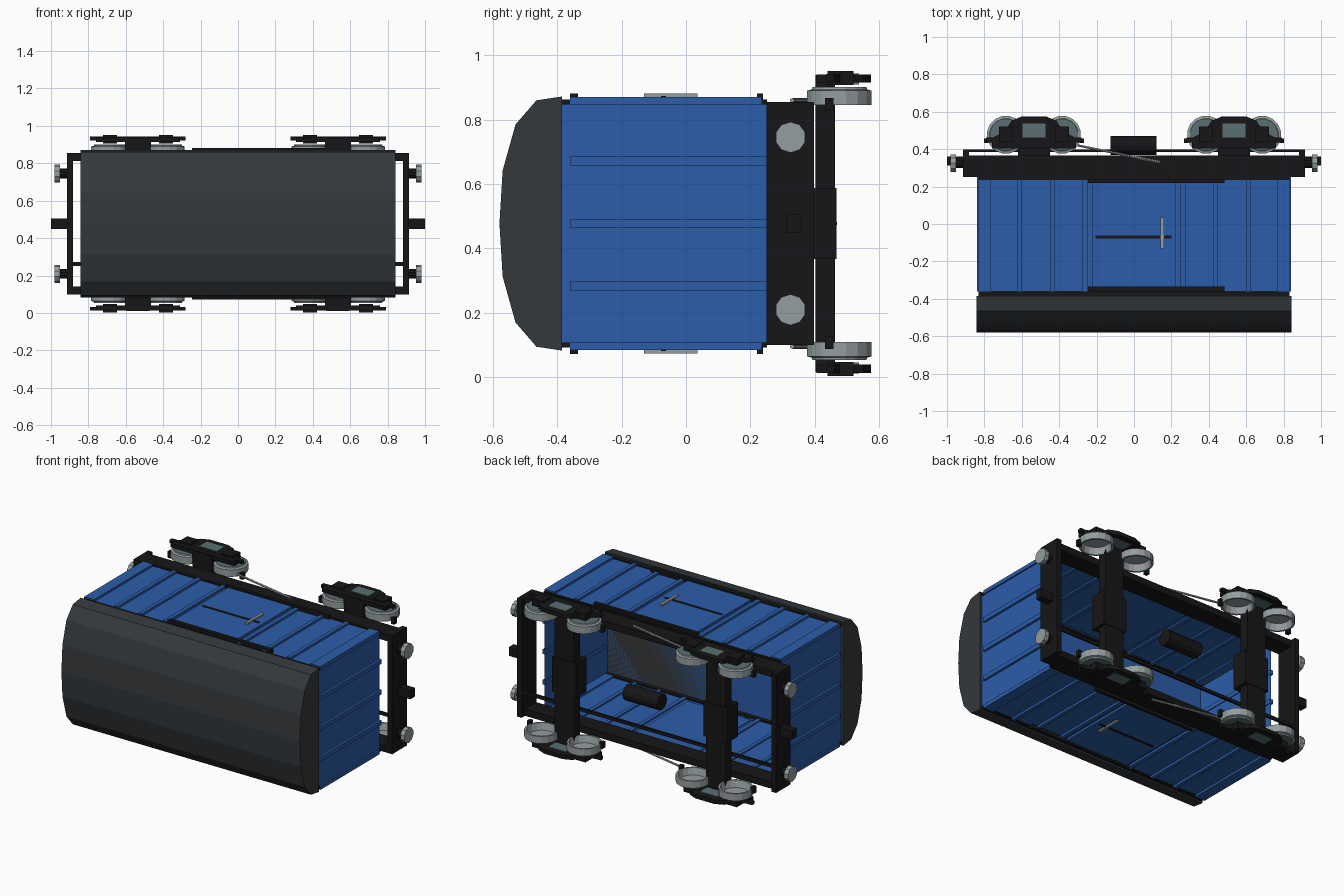
import bpy, bmesh, math
from mathutils import Vector

if "Cube" in bpy.data.objects:
    bpy.data.objects.remove(bpy.data.objects["Cube"])

# The wagon lies on its side: length = x, roof towards -y, wheels towards +y, width = z
ZC = 0.477


def mat(name, c):
    m = bpy.data.materials.new(name)
    m.diffuse_color = (*c, 1)
    m.use_nodes = True
    m.node_tree.nodes["Principled BSDF"].inputs["Base Color"].default_value = m.diffuse_color
    return m


BLUE = mat("blue_paint", (0.025, 0.11, 0.40))
BLACK = mat("black_metal", (0.008, 0.008, 0.009))
ROOF = mat("roof_grey", (0.035, 0.04, 0.045))
STEEL = mat("steel", (0.30, 0.34, 0.35))
TEAL = mat("spring_grey", (0.10, 0.16, 0.17))


def finish(name, bm, m):
    bmesh.ops.recalc_face_normals(bm, faces=bm.faces)
    me = bpy.data.meshes.new(name)
    bm.to_mesh(me)
    bm.free()
    ob = bpy.data.objects.new(name, me)
    me.materials.append(m)
    bpy.context.collection.objects.link(ob)
    return ob


def box(name, x, y, w, m):
    """Box from ranges; w is measured across the wagon from its centre line."""
    bm = bmesh.new()
    bmesh.ops.create_cube(bm, size=1)
    for v in bm.verts:
        v.co = (x[v.co.x > 0], y[v.co.y > 0], ZC + w[v.co.z > 0])
    return finish(name, bm, m)


def prism(name, pts, to3d, a, b, m):
    """Extrude a 2D profile from a to b."""
    bm = bmesh.new()
    f = bm.faces.new([bm.verts.new(to3d(p, a)) for p in pts])
    r = bmesh.ops.extrude_face_region(bm, geom=[f])
    d = Vector(to3d(pts[0], b)) - Vector(to3d(pts[0], a))
    bmesh.ops.translate(bm, vec=d, verts=[g for g in r["geom"] if isinstance(g, bmesh.types.BMVert)])
    return finish(name, bm, m)


def rod(name, p, q, r, n, m):
    p, q = Vector(p), Vector(q)
    bm = bmesh.new()
    bmesh.ops.create_cone(bm, cap_ends=True, segments=n, radius1=r, radius2=r, depth=(q - p).length)
    ob = finish(name, bm, m)
    ob.location = (p + q) / 2
    ob.rotation_euler = (q - p).to_track_quat('Z', 'Y').to_euler()
    return ob


def rng(s, a, b):
    return tuple(sorted((s * a, s * b)))


# Body shell, open underneath
body = box("body_shell", (-.825, .825), (-.385, .25), (-.38, .38), BLUE)
bm = bmesh.new()
bm.from_mesh(body.data)
bmesh.ops.delete(bm, geom=[f for f in bm.faces if f.normal.y > .9], context='FACES_ONLY')
bm.to_mesh(body.data)
bm.free()

# Faceted roof
half = [(-.385, .395), (-.465, .383), (-.53, .308), (-.57, .165), (-.58, 0)]
prof = half + [(y, -w) for y, w in half[-2::-1]]
prism("roof", prof, lambda p, x: (x, p[0], ZC + p[1]), -.842, .842, ROOF)

for e in (-1, 1):
    # End wall ribs, headstock, coupler and buffers
    for w in (-.195, 0, .195):
        box("end_rib", rng(e, .82, .84), (-.36, .25), (w - .014, w + .014), BLUE)
    box("end_beam", rng(e, .882, .915), (.25, .398), (-.378, .378), BLACK)
    box("coupler", rng(e, .91, 1.0), (.312, .36), (-.028, .028), BLACK)
    for w in (-.268, .268):
        rod("buffer_stem", (e * .91, .325, ZC + w), (e * .955, .325, ZC + w), .026, 10, BLACK)
        rod("buffer_head", (e * .952, .325, ZC + w), (e * .98, .325, ZC + w), .048, 10, STEEL)

for s in (-1, 1):
    # Side wall ribs and edge strips
    for e in (-1, 1):
        for c, h in ((.80, .035), (.61, .012), (.438, .012), (.262, .013)):
            box("side_rib", rng(e, c - h, c + h), (-.36, .235), rng(s, .37, .394), BLUE)
    box("top_strip", (-.832, .832), (-.385, -.358), rng(s, .37, .386), BLACK)
    box("bottom_strip", (-.832, .832), (.235, .252), rng(s, .37, .386), BLACK)
    # Sliding door
    box("door", (-.225, .225), (-.335, .225), rng(s, .375, .394), BLUE)
    box("door_bar", (-.205, .2), (-.077, -.062), rng(s, .39, .397), BLACK)
    box("door_handle", (.143, .16), (-.13, .035), rng(s, .392, .404), STEEL)
    box("door_upper_rail", (-.245, .485), (-.36, -.335), rng(s, .38, .405), BLACK)
    box("door_lower_rail", (-.245, .485), (.22, .24), rng(s, .38, .405), BLACK)
    # Side sill and brake rod
    box("side_sill", (-.915, .915), (.25, .365), rng(s, .335, .378), BLACK)
    rod("brake_rod", (-.30, .42, ZC + s * .383), (.14, .33, ZC + s * .383), .007, 6, STEEL)

# Brake pipe and tank under the floor
box("brake_pipe", (-.9, .9), (.385, .398), (-.225, -.205), BLACK)
rod("air_tank", (-.125, .42, ZC), (.12, .42, ZC), .05, 12, BLACK)

# Bogies
for bx in (-.535, .535):
    box("bolster", (bx - .068, bx + .068), (.403, .464), (-.43, .43), BLACK)
    box("pivot_pad", (bx - .085, bx + .085), (.36, .468), (-.11, .11), BLACK)
    side = [(.065, .575), (.12, .552), (.155, .495), (.225, .46), (.225, .405), (.10, .405)]
    frame = side + [(-x, y) for x, y in side[::-1]]
    for s in (-1, 1):
        prism("bogie_side_frame", frame, lambda p, w: (bx + p[0], p[1], ZC + w), s * .438, s * .464, BLACK)
        box("bogie_arm", (bx - .255, bx + .255), (.437, .462), rng(s, .445, .465), BLACK)
        box("bogie_center", (bx - .07, bx + .07), (.402, .45), rng(s, .41, .462), BLACK)
        box("spring_window", (bx - .062, bx + .062), (.462, .538), rng(s, .432, .4665), TEAL)
        for e in (-1, 1):
            wx = bx + e * .15
            box("axle_box", (wx - .038, wx + .038), (.44, .52), rng(s, .43, .474), BLACK)
            box("brake_shoe", (bx + e * .255 - .012, bx + e * .255 + .012), (.432, .458), rng(s, .35, .39), BLACK)
            # Dished wheel: rim tube open inwards, plate outside
            bm = bmesh.new()
            rings = []
            for r, w in ((.078, .41), (.09, .368), (.102, .368), (.102, .413), (.088, .417), (.086, .424)):
                rings.append([bm.verts.new((wx + r * math.cos(a), .477 + r * math.sin(a), ZC + s * w))
                              for a in [math.tau * (i + .5) / 16 for i in range(16)]])
            for a, b in zip(rings, rings[1:]):
                for i in range(16):
                    bm.faces.new((a[i], a[(i + 1) % 16], b[(i + 1) % 16], b[i]))
            bm.faces.new(rings[0])
            bm.faces.new(rings[-1])
            wheel = finish("wheel", bm, STEEL)
            wheel.data.materials.append(TEAL)
            max(wheel.data.polygons, key=lambda p: p.center.z * s).material_index = 1
